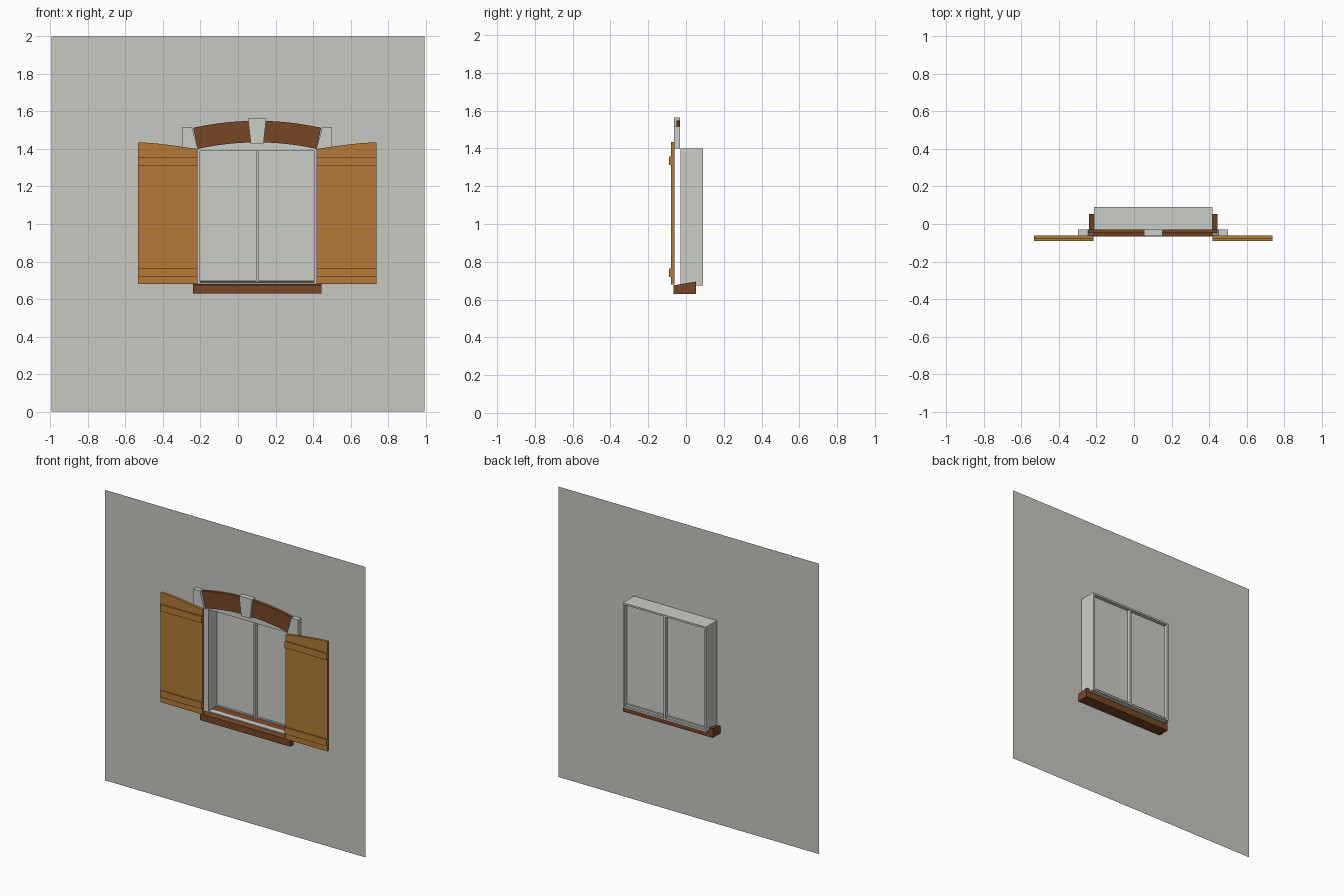
import bpy, bmesh, math

if "Cube" in bpy.data.objects:
    bpy.data.objects.remove(bpy.data.objects["Cube"])

CX = 0.102          # window centre line
HW = 0.316          # half width of window
WALL_Y = -0.03


def material(name, col):
    m = bpy.data.materials.new(name)
    m.diffuse_color = (*col, 1)
    m.use_nodes = True
    m.node_tree.nodes["Principled BSDF"].inputs["Base Color"].default_value = m.diffuse_color
    return m


PLASTER = material("plaster_grey", (0.57, 0.58, 0.53))
STONE = material("pale_stone", (0.60, 0.62, 0.57))
OAK = material("oak_wood", (0.456, 0.195, 0.037))
BROWN = material("dark_brown", (0.181, 0.061, 0.019))


def finish(name, bm, mat):
    bmesh.ops.recalc_face_normals(bm, faces=bm.faces)
    me = bpy.data.meshes.new(name)
    bm.to_mesh(me)
    bm.free()
    me.materials.append(mat)
    ob = bpy.data.objects.new(name, me)
    bpy.context.collection.objects.link(ob)
    return ob


def extrude(name, pts, a, b, mat, axis="y"):
    """Extrude a closed profile: (x, z) along y, or (y, z) along x."""
    bm = bmesh.new()
    place = (lambda p, t: (p[0], t, p[1])) if axis == "y" else (lambda p, t: (t, p[0], p[1]))
    lo = [bm.verts.new(place(p, a)) for p in pts]
    hi = [bm.verts.new(place(p, b)) for p in pts]
    bm.faces.new(lo)
    bm.faces.new(hi[::-1])
    n = len(pts)
    for i in range(n):
        j = (i + 1) % n
        bm.faces.new((lo[i], hi[i], hi[j], lo[j]))
    return finish(name, bm, mat)


def box(name, x0, x1, y0, y1, z0, z1, mat):
    return extrude(name, [(x0, z0), (x1, z0), (x1, z1), (x0, z1)], y0, y1, mat)


def side(s, pts):
    """Profile given as offsets from the centre line, mirrored by s."""
    return [(CX + s * x, z) for x, z in pts]


# wall sheet with a window opening
bm = bmesh.new()
xs, zs = (-0.994, CX - HW, CX + HW, 0.994), (0, 0.675, 1.40, 2)
grid = [[bm.verts.new((x, WALL_Y, z)) for x in xs] for z in zs]
for i in range(3):
    for j in range(3):
        if (i, j) != (1, 1):
            bm.faces.new((grid[i][j], grid[i][j + 1], grid[i + 1][j + 1], grid[i + 1][j]))
finish("wall", bm, PLASTER)

# window casing, four thin boards running back from the wall
T = 0.012
box("casing_top", CX - HW, CX + HW, WALL_Y, 0.09, 1.40 - T, 1.40, STONE)
box("casing_bottom", CX - HW, CX + HW, WALL_Y, 0.09, 0.675, 0.675 + T, STONE)
for s, n in ((-1, "left"), (1, "right")):
    extrude("casing_" + n, side(s, [(HW, 0.675 + T), (HW, 1.40 - T), (HW - T, 1.40 - T), (HW - T, 0.675 + T)]),
            WALL_Y, 0.09, STONE)

# sashes: a pane with slim rails each side, and a centre mullion
IN = HW - T
box("mullion", CX - 0.006, CX + 0.006, 0.03, 0.088, 0.687, 1.388, STONE)
for s, n in ((-1, "left"), (1, "right")):
    extrude("pane_" + n, side(s, [(0.006, 0.687), (IN, 0.687), (IN, 1.388), (0.006, 1.388)]),
            0.058, 0.064, STONE)
    extrude("bottom_rail_" + n, side(s, [(0.006, 0.687), (IN, 0.687), (IN, 0.70), (0.006, 0.70)]),
            0.045, 0.076, STONE)

# sloping sill
extrude("sill", [(-0.067, 0.63), (0.052, 0.63), (0.052, 0.695), (-0.067, 0.675)],
        CX - 0.343, CX + 0.343, BROWN, "x")

# shallow arch: radius and centre from the opening
R, RISE = 1.46, 0.115
CZ = 1.435 - R
A_END = math.asin(HW / R)


def arc(r, a0, a1, n=10):
    return [(r * math.sin(a0 + (a1 - a0) * i / n), CZ + r * math.cos(a0 + (a1 - a0) * i / n))
            for i in range(n + 1)]


for s, n in ((-1, "left"), (1, "right")):
    # curved brick lintel
    extrude("arch_" + n, side(s, arc(R, 0.024, A_END) + arc(R + RISE, A_END, 0.024)),
            -0.049, WALL_Y - 0.0005, BROWN)
    # springer stone
    extrude("springer_" + n, side(s, [(HW, 1.40), (0.348, 1.517), (0.40, 1.517), (0.40, 1.40)]),
            -0.063, WALL_Y - 0.0005, STONE)

    # shutter with curved top
    outer = 0.635
    x0 = HW + 0.001
    top = [(x0 + (outer - x0) * i / 8, 1.40 + 0.035 * math.sin(math.pi / 2 * i / 8) ** 1.0 * (0.8 + 0.2 * i / 8))
           for i in range(9)]
    extrude("shutter_" + n, side(s, [(outer, 0.68), (x0, 0.68)] + top), -0.08, -0.062, OAK)
    # battens
    for k, z in (("lower", 0.72), ("upper", 1.313)):
        extrude(f"batten_{n}_{k}", side(s, [(x0, z), (outer, z), (outer, z + 0.045), (x0, z + 0.045)]),
                -0.09, -0.08, OAK)

# keystone
extrude("keystone", side(1, [(-0.034, 1.428), (0.034, 1.428), (0.049, 1.563), (-0.049, 1.563)]),
        -0.063, WALL_Y - 0.0005, STONE)

# pale infill between the flat casing and the arch
extrude("arch_infill", side(1, arc(R, -A_END, A_END, 16)), -0.033, WALL_Y - 0.0005, STONE)
